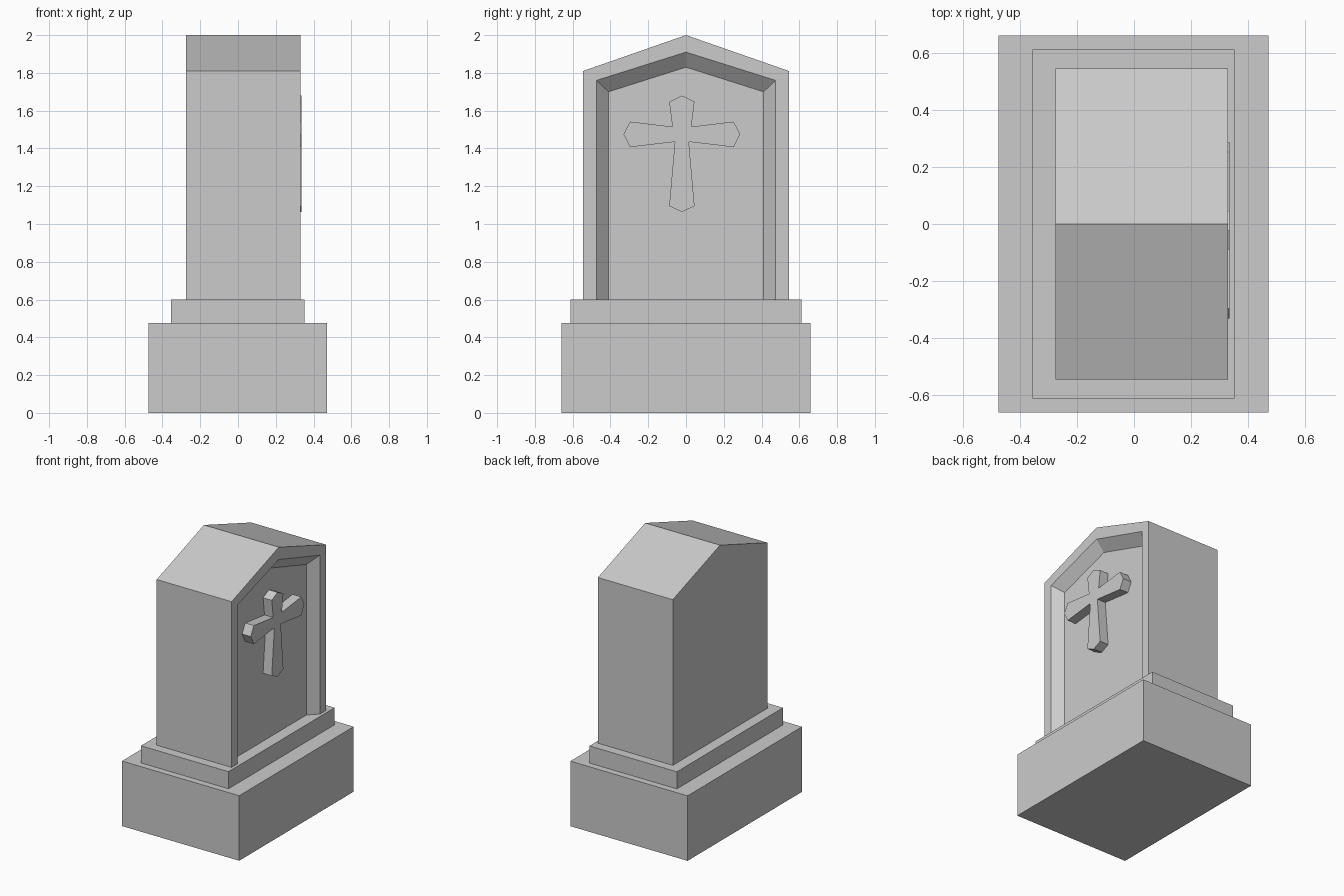
import bpy, bmesh

if "Cube" in bpy.data.objects:
    bpy.data.objects.remove(bpy.data.objects["Cube"])


def finish(name, bm):
    bmesh.ops.recalc_face_normals(bm, faces=bm.faces[:])
    mesh = bpy.data.meshes.new(name)
    bm.to_mesh(mesh)
    bm.free()
    obj = bpy.data.objects.new(name, mesh)
    bpy.context.collection.objects.link(obj)
    return obj


def box(name, x0, x1, y, z0, z1):
    bm = bmesh.new()
    bmesh.ops.create_cube(bm, size=1)
    for v in bm.verts:
        v.co.x = x0 if v.co.x < 0 else x1
        v.co.y *= 2 * y
        v.co.z = z0 if v.co.z < 0 else z1
    return finish(name, bm)


# Stepped plinth
box("plinth", -0.475, 0.472, 0.66, 0, 0.475)
box("plinth_step", -0.355, 0.352, 0.612, 0.475, 0.6)

# Gabled stone with a bevelled recess that runs down to the step
bm = bmesh.new()


def gable(x, w, eave, apex):
    pts = [(-w, 0.6), (-w, eave), (0, apex), (w, eave), (w, 0.6)]
    return [bm.verts.new((x, y, z)) for y, z in pts]


loops = [gable(-0.275, 0.545, 1.81, 2.0),
         gable(0.33, 0.545, 1.81, 2.0),
         gable(0.33, 0.475, 1.76, 1.91),
         gable(0.265, 0.41, 1.70, 1.83)]
for a, b in zip(loops, loops[1:]):
    for i in range(4):
        bm.faces.new((a[i], a[i + 1], b[i + 1], b[i]))
bm.faces.new(loops[0])
bm.faces.new(loops[-1])
bm.faces.new([l[0] for l in loops] + [l[4] for l in reversed(loops)])
finish("headstone", bm)

# Raised cross with flared, pointed arms (half outline, mirrored)
half = [(0, 1.68), (0.067, 1.647), (0.05, 1.515), (0.274, 1.542), (0.309, 1.475),
        (0.274, 1.407), (0.037, 1.435), (0.067, 1.095), (0, 1.064)]
outline = half + [(-y, z) for y, z in reversed(half[1:-1])]
bm = bmesh.new()
face = bm.faces.new([bm.verts.new((0.262, y - 0.022, z)) for y, z in outline])
ext = bmesh.ops.extrude_face_region(bm, geom=[face], use_keep_orig=True)
for v in ext["geom"]:
    if isinstance(v, bmesh.types.BMVert):
        v.co.x = 0.335
finish("cross_relief", bm)
